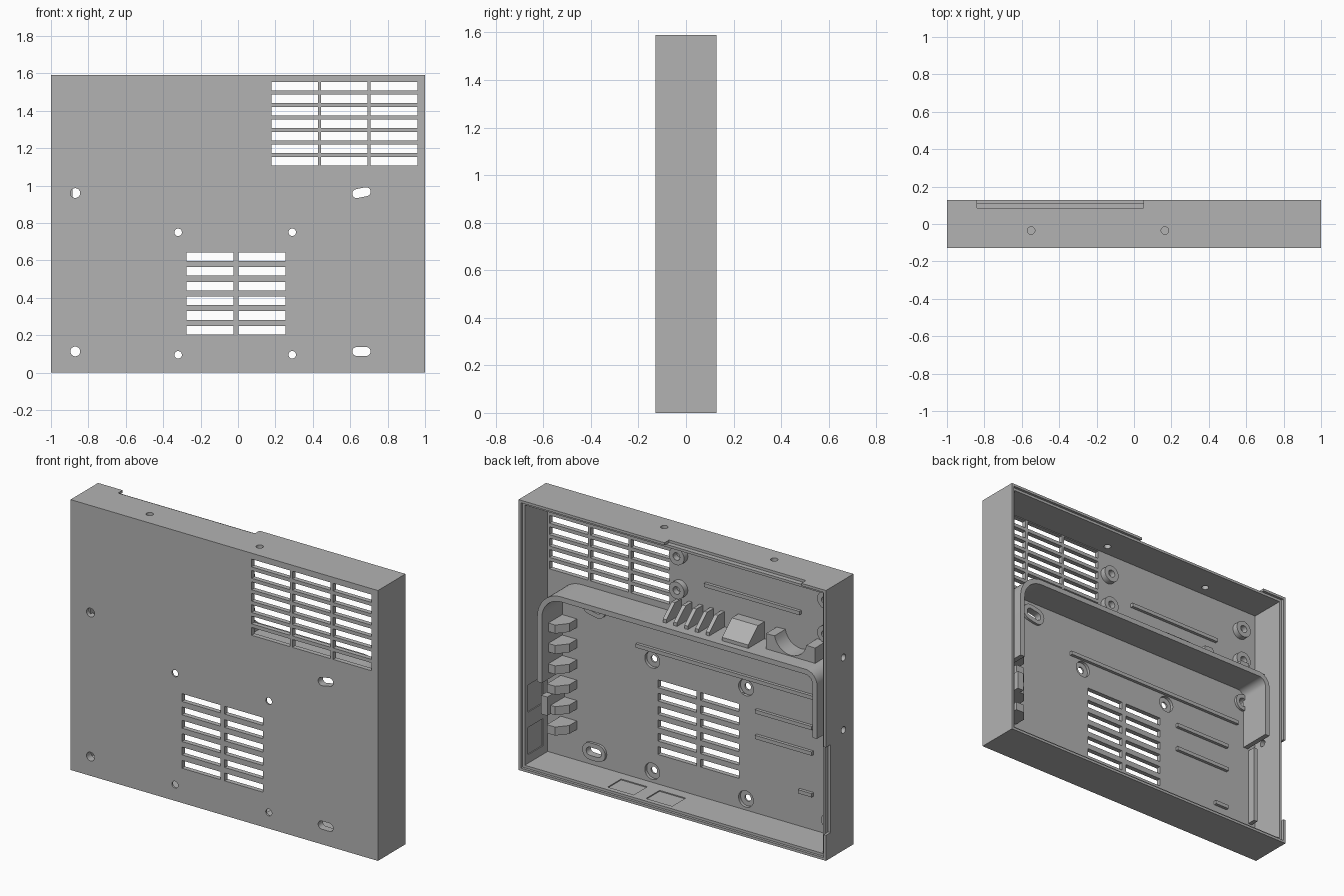
import bpy, bmesh, math
from mathutils import Vector

if "Cube" in bpy.data.objects:
    bpy.data.objects.remove(bpy.data.objects["Cube"])

W, H, D = 1.0, 1.59, 0.128      # half width, height, half depth
FLOOR, WALL, LIP = -0.1, 0.03, 0.113
OUT = D + 0.1                   # beyond any outside face

grey = bpy.data.materials.new("case grey")
grey.use_nodes = True
grey.diffuse_color = (0.45, 0.45, 0.45, 1)
grey.node_tree.nodes["Principled BSDF"].inputs["Base Color"].default_value = grey.diffuse_color


# Outlines
def rect(u0, u1, v0, v1):
    return [(u0, v0), (u1, v0), (u1, v1), (u0, v1)]


def arc(u, v, r, a0, a1, n=12):
    angles = [math.radians(a0 + (a1 - a0) * i / n) for i in range(n + 1)]
    return [(u + r * math.cos(a), v + r * math.sin(a)) for a in angles]


def circle(u, v, r):
    return arc(u, v, r, 0, 360, 32)[:-1]


def slot(p, q, r):
    t = math.degrees(math.atan2(q[1] - p[1], q[0] - p[0]))
    return arc(*q, r, t - 90, t + 90) + arc(*p, r, t + 90, t + 270)


def stroke(path, t):
    sides = ([], [])
    pts = [Vector(p) for p in path]
    for i, p in enumerate(pts):
        d = (pts[min(i + 1, len(pts) - 1)] - pts[max(i - 1, 0)]).normalized()
        n = Vector((-d.y, d.x)) * t / 2
        sides[0].append(tuple(p + n))
        sides[1].append(tuple(p - n))
    return sides[0] + sides[1][::-1]


# Solids: each part is (axis, outline, low, high)
def build(name, parts):
    bm = bmesh.new()
    place = {"x": lambda u, v, w: (w, u, v), "y": lambda u, v, w: (u, w, v),
             "z": lambda u, v, w: (u, v, w)}
    for axis, outline, lo, hi in parts:
        rings = [[bm.verts.new(place[axis](u, v, w)) for u, v in outline] for w in (lo, hi)]
        bm.faces.new(rings[0][::-1])
        bm.faces.new(rings[1])
        n = len(outline)
        for i in range(n):
            j = (i + 1) % n
            bm.faces.new((rings[0][i], rings[0][j], rings[1][j], rings[1][i]))
    bmesh.ops.recalc_face_normals(bm, faces=bm.faces)
    mesh = bpy.data.meshes.new(name)
    bm.to_mesh(mesh)
    bm.free()
    mesh.materials.append(grey)
    obj = bpy.data.objects.new(name, mesh)
    bpy.context.collection.objects.link(obj)
    return obj


def cut(obj, parts):
    cutter = build("cutter", parts)
    mod = obj.modifiers.new("cut", "BOOLEAN")
    mod.operation, mod.solver, mod.object = "DIFFERENCE", "EXACT", cutter
    bpy.context.view_layer.update()
    mesh = bpy.data.meshes.new_from_object(obj.evaluated_get(bpy.context.evaluated_depsgraph_get()))
    obj.modifiers.clear()
    obj.data = mesh
    bpy.data.objects.remove(cutter)


def finish(obj):
    obj.data.shade_smooth()
    obj.data.set_sharp_from_angle(angle=math.radians(30))


# Tray with an open back and a stepped rim
tray = build("tray", [("y", rect(-W, W, 0, H), -D, D)])
cut(tray, [("y", rect(-W + WALL, W - WALL, WALL, H - WALL), FLOOR, OUT)])
h = WALL / 2
cut(tray, [("y", rect(-W + h, W - h, h, H - h), LIP, OUT)])
cut(tray, [("z", rect(-0.84, 0.05, 0.085, OUT), H - h, H + 0.1),
           ("x", rect(0.085, OUT, 0.15, 0.667), -W - 0.1, -W + h)])

# Vents, screw holes and mounting slots
mounts = [slot((0.635, 0.957), (0.685, 0.967), 0.024), slot((0.635, 0.113), (0.685, 0.113), 0.024),
          circle(-0.87, 0.96, 0.026), circle(-0.87, 0.113, 0.026)]
screws = [(x, z) for x in (-0.32, 0.29) for z in (0.095, 0.75)]
holes = mounts + [circle(x, z, 0.02) for x, z in screws]
for x in (0.178, 0.443, 0.709):
    holes += [rect(x, x + 0.25, z - 0.023, z + 0.023) for z in (1.13 + 0.067 * i for i in range(7))]
for x in (-0.275, 0.003):
    holes += [rect(x, x + 0.25, z - 0.023, z + 0.023) for z in (0.227 + 0.0785 * i for i in range(6))]
cut(tray, [("y", o, -OUT, 0) for o in holes])
cut(tray, [("y", circle(x, z, 0.048), -0.118, 0) for x, z in screws])
cut(tray, [("z", circle(x, -0.035, 0.02), H - 0.1, H + 0.1) for x in (-0.55, 0.165)]
    + [("x", circle(-0.035, z, 0.02), -W - 0.1, -W + 0.1) for z in (0.708, 1.134)])

# Shallow recesses inside the left and bottom walls
cut(tray, [("x", rect(-0.055, 0.085, z, z + 0.16), 0.9, W - WALL + 0.006) for z in (0.08, 0.33)]
    + [("z", rect(x, x + 0.17, -0.04, 0.085), WALL - 0.006, 0.1) for x in (0.03, 0.28)])
finish(tray)

# Collars round the mounting holes
collars = build("mount_collars", [("y", o, FLOOR - 0.005, FLOOR + 0.015) for o in (
    slot((0.635, 0.957), (0.685, 0.967), 0.05), slot((0.635, 0.113), (0.685, 0.113), 0.05),
    circle(-0.87, 0.96, 0.05), circle(-0.87, 0.113, 0.05))])
cut(collars, [("y", o, -OUT, 0) for o in mounts])
finish(collars)

# Board standoffs
spots = [(x, z) for x in (0.108, -0.858) for z in (1.22, 1.42)]
standoffs = build("standoffs", [("y", circle(x, z, 0.05), FLOOR - 0.005, FLOOR + 0.035) for x, z in spots])
cut(standoffs, [("y", circle(x, z, 0.022), FLOOR, 0) for x, z in spots])
finish(standoffs)

# Low ribs on the floor
ribs = [(-0.68, -0.06, 1.29), (-0.835, 0.385, 0.815), (-0.76, -0.39, 0.635),
        (-0.76, -0.39, 0.485), (-0.76, -0.67, 0.24)]
finish(build("floor_ribs", [("y", rect(a, b, z - 0.011, z + 0.011), FLOOR - 0.005, FLOOR + 0.018)
                            for a, b, z in ribs]))
finish(build("side_rib", [("y", rect(-0.945, -0.92, 0.2, 0.67), FLOOR - 0.005, -0.05)]))

# Partition with rounded corners
path = ([(0.89, 0.53)] + arc(0.75, 0.915, 0.14, 0, 90)
        + arc(-0.84, 0.995, 0.06, 90, 180) + [(-0.9, 0.68)])
finish(build("partition_wall", [("y", stroke(path, 0.03), FLOOR - 0.005, 0.09)]))

# Cable comb above the partition: thin fins, a wide block and a cradle
def gusset(z0, tall, reach):
    return [(FLOOR - 0.005, z0), (reach, z0), (reach, z0 + 0.03)] + \
           [(FLOOR + 0.06, z0 + tall), (FLOOR - 0.005, z0 + tall)]


comb = [("x", gusset(1.06, 0.1, 0.04), x, x + 0.022) for x in (0.1, 0.03, -0.04, -0.11, -0.18)]
comb.append(("x", gusset(1.06, 0.11, 0.05), -0.44, -0.27))
cradle = [(-0.84, 1.06), (-0.52, 1.06), (-0.52, 1.16)] + arc(-0.68, 1.18, 0.105, -10, -170) + [(-0.84, 1.16)]
comb.append(("y", cradle, FLOOR - 0.005, 0.0))
finish(build("cable_comb", comb))

# Cable clips down the left side
clips = []
for i in range(6):
    z = 0.21 + 0.12 * i
    clips.append(("z", [(0.78, FLOOR - 0.005), (0.885, FLOOR - 0.005), (0.885, 0.03),
                        (0.83, 0.03), (0.78, -0.03)], z, z + 0.05))
clips.append(("y", rect(0.86, 0.9, 0.33, 0.44), FLOOR - 0.005, 0.06))
finish(build("cable_clips", clips))
